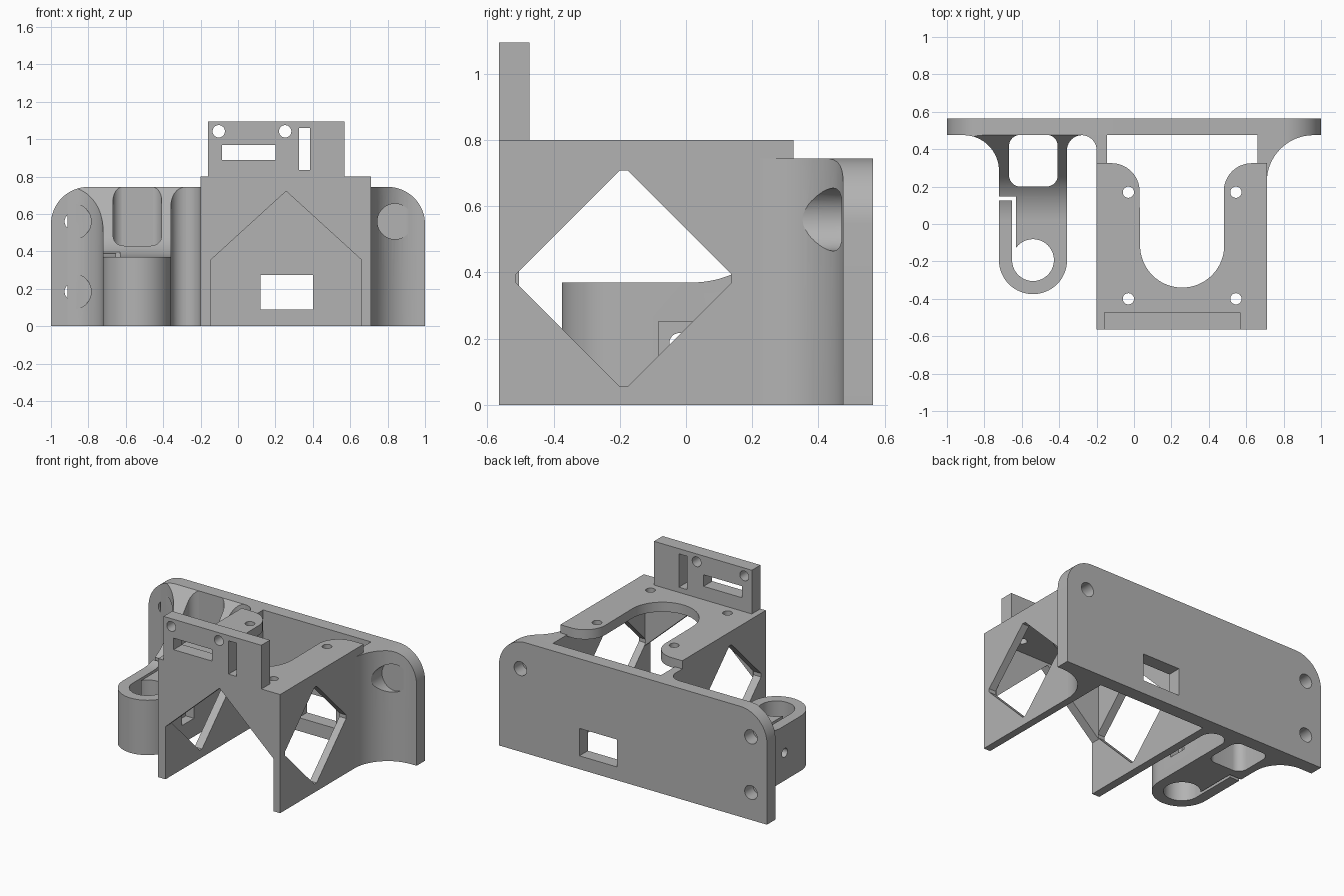
import bpy, bmesh
from math import radians, cos, sin

cube = bpy.data.objects.get("Cube")
if cube:
    bpy.data.objects.remove(cube, do_unlink=True)

grey = bpy.data.materials.new("matte_grey")
grey.use_nodes = True
grey.diffuse_color = (0.45, 0.45, 0.45, 1)
grey.node_tree.nodes["Principled BSDF"].inputs["Base Color"].default_value = (0.45, 0.45, 0.45, 1)


def arc(cx, cy, r, start, end, n=16):
    angles = [radians(start + (end - start) * i / n) for i in range(n + 1)]
    return [(cx + r * cos(a), cy + r * sin(a)) for a in angles]


def circle(cx, cy, r, n=40):
    return arc(cx, cy, r, 0, 360, n)[:-1]


def rect(a0, a1, b0, b1):
    return [(a0, b0), (a1, b0), (a1, b1), (a0, b1)]


def round_rect(a0, a1, b0, b1, r):
    return (arc(a1 - r, b1 - r, r, 0, 90, 8) + arc(a0 + r, b1 - r, r, 90, 180, 8)
            + arc(a0 + r, b0 + r, r, 180, 270, 8) + arc(a1 - r, b0 + r, r, 270, 360, 8))


def prism(name, outline, axis, lo, hi):
    """Extrude a flat outline along one axis."""
    place = {"x": lambda a, b, h: (h, a, b),
             "y": lambda a, b, h: (a, h, b),
             "z": lambda a, b, h: (a, b, h)}[axis]
    bm = bmesh.new()
    face = bm.faces.new([bm.verts.new(place(a, b, lo)) for a, b in outline])
    grown = bmesh.ops.extrude_face_region(bm, geom=[face])
    verts = [v for v in grown["geom"] if isinstance(v, bmesh.types.BMVert)]
    bmesh.ops.translate(bm, verts=verts, vec=place(0, 0, hi - lo))
    bmesh.ops.recalc_face_normals(bm, faces=bm.faces)
    mesh = bpy.data.meshes.new(name)
    bm.to_mesh(mesh)
    bm.free()
    mesh.materials.append(grey)
    obj = bpy.data.objects.new(name, mesh)
    bpy.context.scene.collection.objects.link(obj)
    return obj


def carve(obj, cuts=(), keeps=()):
    """Subtract the cuts, intersect with the keeps, then smooth curved faces."""
    helpers = []
    for mode, shapes in (("INTERSECT", keeps), ("DIFFERENCE", cuts)):
        for shape in shapes:
            cutter = prism("cutter", *shape)
            cutter.hide_render = True
            mod = obj.modifiers.new("carve", "BOOLEAN")
            mod.operation, mod.object, mod.solver = mode, cutter, "EXACT"
            helpers.append(cutter)
    bpy.context.view_layer.update()
    graph = bpy.context.evaluated_depsgraph_get()
    mesh = bpy.data.meshes.new_from_object(obj.evaluated_get(graph))
    obj.modifiers.clear()
    obj.data = mesh
    for cutter in helpers:
        bpy.data.objects.remove(cutter, do_unlink=True)
    mesh.shade_smooth()
    mesh.set_sharp_from_angle(angle=radians(30))


PLATE_Y, BACK_Y, PLATE_TOP, TOP = 0.475, 0.565, 0.745, 0.8
LEFT, LEFT_IN, RIGHT_IN, RIGHT, FRONT = -0.2, -0.145, 0.66, 0.71, -0.565
MID = (LEFT_IN + RIGHT_IN) / 2

# Back plate with rounded top corners, screw holes and a window
plate_outline = ([(-1, 0), (1, 0)] + arc(0.8, 0.545, 0.2, 0, 90)
                 + arc(-0.8, 0.545, 0.2, 90, 180))
screws = [(-0.88, 0.56), (-0.88, 0.185), (0.84, 0.56)]
bores = [(circle(x, z, 0.095), "y", 0, PLATE_Y - 0.005) for x, z in screws]
holes = [(circle(x, z, 0.047), "y", 0, 1) for x, z in screws]
back_plate = prism("back_plate", plate_outline, "y", PLATE_Y, BACK_Y)
carve(back_plate, bores + holes + [(rect(0.12, 0.4, 0.09, 0.275), "y", 0, 1)])

# Side walls, stepped at the back, with diamond openings
wall_outline = [(FRONT, 0), (PLATE_Y, 0), (PLATE_Y, PLATE_TOP), (0.325, PLATE_TOP),
                (0.325, TOP), (FRONT, TOP)]
cy, cz, big, tip = -0.188, 0.382, 0.326, 0.012
diamond = [(cy + big, cz - tip), (cy + big, cz + tip), (cy + tip, cz + big), (cy - tip, cz + big),
           (cy - big, cz + tip), (cy - big, cz - tip), (cy - tip, cz - big), (cy + tip, cz - big)]
for name, x0, x1 in (("left_side_wall", RIGHT_IN, RIGHT), ("right_side_wall", LEFT, LEFT_IN)):
    carve(prism(name, wall_outline, "x", x0, x1), [(diamond, "x", x0 - 0.1, x1 + 0.1)])

# Motor deck with a U-shaped opening and four screw holes
deck_outline = ([(LEFT_IN, FRONT), (RIGHT_IN, FRONT), (RIGHT_IN, 0.325)]
                + arc(0.63, 0.175, 0.15, 90, 180)
                + arc(MID, -0.115, 0.225, 0, -180, 32)
                + arc(-0.12, 0.175, 0.15, 0, 90) + [(LEFT_IN, 0.325)])
deck = prism("top_deck", deck_outline, "z", 0.735, TOP)
carve(deck, [(circle(x, y, 0.03), "z", 0, 1) for x in (-0.03, 0.545) for y in (0.17, -0.4)])

# Front wall with a gabled opening
front_outline = [(LEFT_IN, 0.355), (MID, 0.722), (RIGHT_IN, 0.355), (RIGHT_IN, 0.735), (LEFT_IN, 0.735)]
carve(prism("front_gable_wall", front_outline, "y", FRONT, FRONT + 0.06))

# Upright mounting tab with round holes and slots
tab = prism("mounting_tab", rect(-0.16, 0.57, TOP, 1.095), "y", FRONT, -0.473)
tab_holes = [circle(-0.103, 1.042, 0.033), circle(0.252, 1.042, 0.033),
             rect(-0.085, 0.2, 0.89, 0.968), rect(0.325, 0.385, 0.835, 1.06)]
carve(tab, [(h, "y", -1, 0) for h in tab_holes])

# Curved gussets joining the side walls to the back plate
trim = (plate_outline, "y", -1, 1)
big_gusset = prism("left_gusset", [(RIGHT, PLATE_Y)] + arc(0.96, 0.225, 0.25, 90, 180), "z", 0, PLATE_TOP)
carve(big_gusset, bores, [trim])
small_gusset = prism("right_gusset", [(LEFT, PLATE_Y)] + arc(-0.28, 0.395, 0.08, 90, 0, 10), "z", 0, PLATE_TOP)
carve(small_gusset)

# Sensor holder: round-ended clamp arm that slopes up to the back plate
arm_outline = (arc(-0.54, -0.193, 0.182, 180, 360, 32)
               + arc(-0.278, 0.395, 0.08, 180, 90, 10)
               + arc(-0.912, 0.285, 0.19, 90, 0))
side_profile = ([(-1, -0.1), (-1, 0.37)] + arc(0.02, 0.67, 0.3, -90, -40)
                + [(PLATE_Y, PLATE_TOP), (0.6, PLATE_TOP), (0.6, -0.1)])
arm = prism("sensor_clamp", arm_outline, "z", 0, PLATE_TOP + 0.01)
carve(arm, bores + [
    (circle(-0.54, -0.193, 0.112), "z", -1, 1),                             # bore
    (round_rect(-0.668, -0.408, 0.2, PLATE_Y + 0.002, 0.06), "z", -1, 1),   # pocket
    (rect(-0.8, -0.632, 0.125, 0.146), "z", -1, 1),                         # clamp slit
    (rect(-0.652, -0.632, -0.2, 0.14), "z", -1, 1),
    (circle(-0.02, 0.187, 0.03), "x", -1, -0.3),                            # clamp screw
    (rect(-0.083, 0.043, 0.122, 0.252), "x", -0.42, -0.3),                  # nut trap
], [(side_profile, "x", -1.1, 0), trim])
